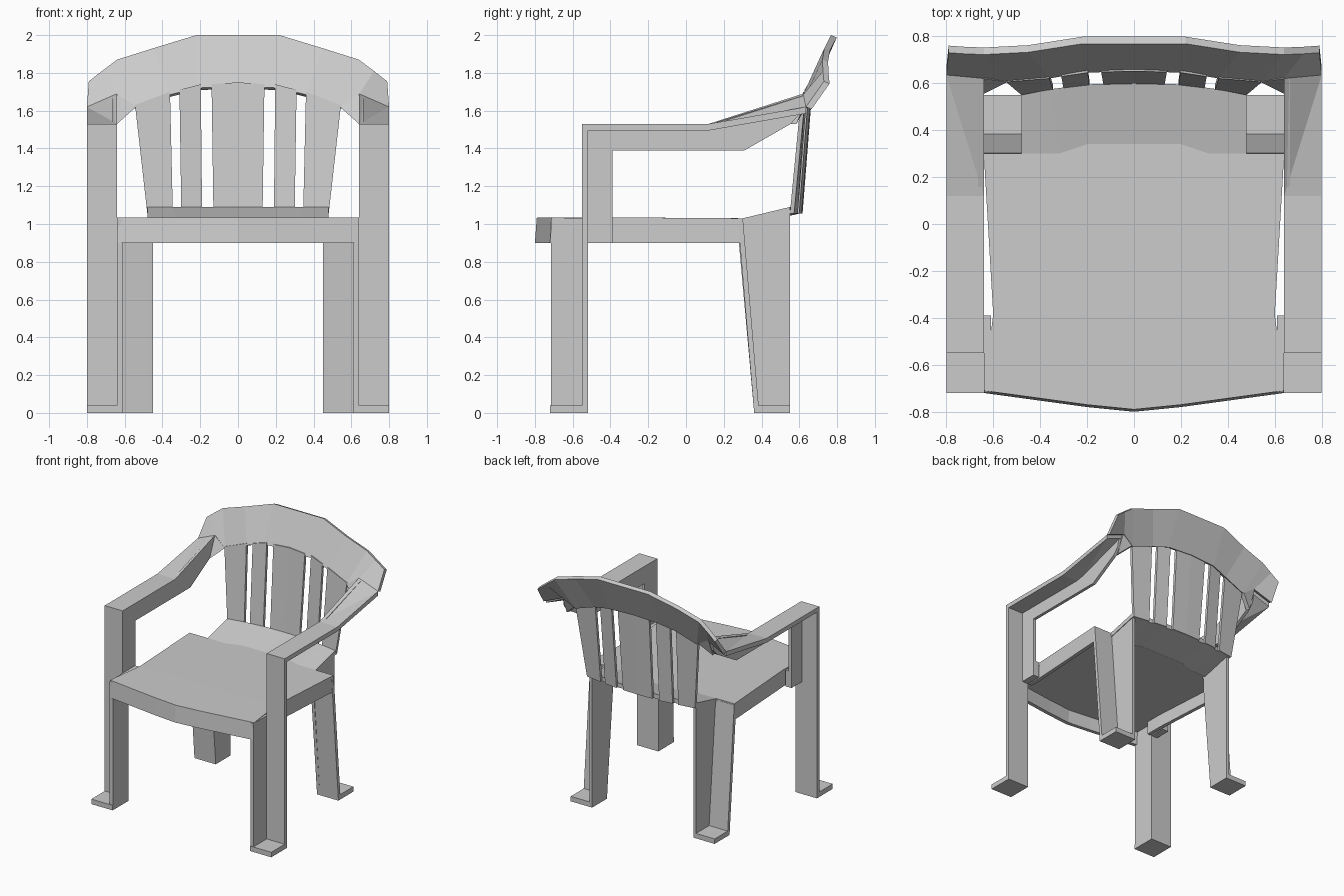
import bpy, bmesh
from mathutils import Vector

if "Cube" in bpy.data.objects:
    bpy.data.objects.remove(bpy.data.objects["Cube"])


def sheet(bm, rows, d):
    """Grid of points (rows of equal length) thickened along vector d."""
    d = Vector(d)
    front = [[bm.verts.new(p) for p in r] for r in rows]
    back = [[bm.verts.new(Vector(p) + d) for p in r] for r in rows]
    n, m = len(rows), len(rows[0])
    for g in (front, back):
        for i in range(n - 1):
            for j in range(m - 1):
                bm.faces.new((g[i][j], g[i][j+1], g[i+1][j+1], g[i+1][j]))
    ring = [(0, j) for j in range(m)] + [(i, m-1) for i in range(1, n)]
    ring += [(n-1, j) for j in range(m-2, -1, -1)] + [(i, 0) for i in range(n-2, 0, -1)]
    for a, b in zip(ring, ring[1:] + ring[:1]):
        bm.faces.new((front[a[0]][a[1]], front[b[0]][b[1]],
                      back[b[0]][b[1]], back[a[0]][a[1]]))


def slab(bm, pts, d):
    """Polygon extruded along vector d."""
    a = [bm.verts.new(p) for p in pts]
    b = [bm.verts.new(Vector(p) + Vector(d)) for p in pts]
    bm.faces.new(a)
    bm.faces.new(b)
    for i in range(len(a)):
        j = (i + 1) % len(a)
        bm.faces.new((a[i], a[j], b[j], b[i]))


def box(bm, x0, x1, y0, y1, z0, z1):
    slab(bm, [(x0, y0, z0), (x1, y0, z0), (x1, y1, z0), (x0, y1, z0)], (0, 0, z1 - z0))


def side(x, yz):
    return [(x, y, z) for y, z in yz]


def finish(name, bm):
    """Right-hand half to object, mirrored over x = 0."""
    bmesh.ops.recalc_face_normals(bm, faces=bm.faces[:])
    mid = [f for f in bm.faces if all(abs(v.co.x) < 1e-5 for v in f.verts)]
    bmesh.ops.delete(bm, geom=mid, context='FACES')
    me = bpy.data.meshes.new(name)
    bm.to_mesh(me)
    bm.free()
    ob = bpy.data.objects.new(name, me)
    bpy.context.collection.objects.link(ob)
    mod = ob.modifiers.new("mirror", 'MIRROR')
    mod.use_axis = (True, False, False)


# Seat: bowed front, raised narrow rear, front and side skirts
bm = bmesh.new()
front = [(0, -.79), (.2, -.77), (.42, -.74), (.64, -.71)]
seam = [(0, .34), (.2, .34), (.32, .30), (.64, .30)]
sheet(bm, [[(x, y, 1.035) for x, y in front],
           [(x, -.385, 1.035) for x in (0, .2, .4, .60)],
           [(x, y, 1.03) for x, y in seam]], (0, 0, -.03))
sheet(bm, [[(min(x, .48), y, 1.03) for x, y in seam],
           [(0, .60, 1.09), (.2, .595, 1.09), (.35, .575, 1.09), (.48, .55, 1.09)]], (0, 0, -.035))
sheet(bm, [[(x, y, 1.035) for x, y in front],
           [(x, y - .01, .90) for x, y in front]], (0, .03, 0))
sheet(bm, [[(.60, -.52, z), (.60, -.385, z), (.64, .30, z)] for z in (1.03, .90)], (-.03, 0, 0))
finish("seat", bm)

# Front legs: L-section open to the outer front, with foot plate
bm = bmesh.new()
slab(bm, side(.61, [(-.715, .01), (-.52, .01), (-.52, .90), (-.39, .90),
                    (-.39, 1.03), (-.715, 1.03)]), (.03, 0, 0))
box(bm, .64, .80, -.55, -.52, .02, 1.51)
box(bm, .61, .80, -.72, -.52, 0, .04)
finish("front_leg", bm)

# Back legs: L-section open to the outer rear, with foot plate
bm = bmesh.new()
slab(bm, side(.45, [(.36, .01), (.55, .01), (.55, 1.08), (.30, 1.02), (.28, .90)]), (.025, 0, 0))
slab(bm, [(.45, .36, .01), (.64, .36, .01), (.64, .275, 1.02), (.45, .275, 1.02)], (0, .027, 0))
box(bm, .45, .64, .36, .55, 0, .04)
finish("back_leg", bm)

# Armrests: top plate twisting up to the back, inner wall, corner web
bm = bmesh.new()
box(bm, .64, .80, -.55, .12, 1.495, 1.53)
a, b, c, e = (.64, .12, 1.53), (.80, .12, 1.53), (.80, .635, 1.62), (.64, .62, 1.69)
slab(bm, [a, b, c], (0, 0, -.035))
slab(bm, [a, c, e], (0, 0, -.035))
slab(bm, side(.64, [(-.55, 1.525), (.12, 1.525), (.62, 1.68), (.60, 1.58), (.555, 1.53),
                    (.31, 1.39), (-.39, 1.39), (-.39, .90), (-.55, .90)]), (.025, 0, 0))
slab(bm, [(.64, .555, 1.53), (.54, .605, 1.62), (.64, .62, 1.69)], (.01, .03, 0))
finish("armrest", bm)

# Back slats: lower edge (x, y), upper edge (x, y, z)
bm = bmesh.new()
slats = [
    ([(0, .595), (.13, .592)], [(0, .65, 1.75), (.14, .648, 1.74)]),
    ([(.19, .59), (.30, .577)], [(.197, .645, 1.74), (.31, .628, 1.71)]),
    ([(.345, .57), (.48, .55)], [(.36, .62, 1.70), (.545, .605, 1.63)]),
]
for low, top in slats:
    sheet(bm, [[(x, y, 1.055) for x, y in low], top], (0, .022, 0))
finish("back_slats", bm)

# Curved top band of the backrest
bm = bmesh.new()
low = [(0, .65, 1.73), (.22, .645, 1.72), (.36, .62, 1.685),
       (.54, .605, 1.62), (.64, .62, 1.685), (.80, .635, 1.62)]
top = [(0, .768, 2.0), (.22, .768, 2.0), (.45, .732, 1.93),
       (.64, .722, 1.87), (.72, .725, 1.81), (.79, .73, 1.755)]
sheet(bm, [low, top], (0, .03, -.012))
finish("back_top_band", bm)
